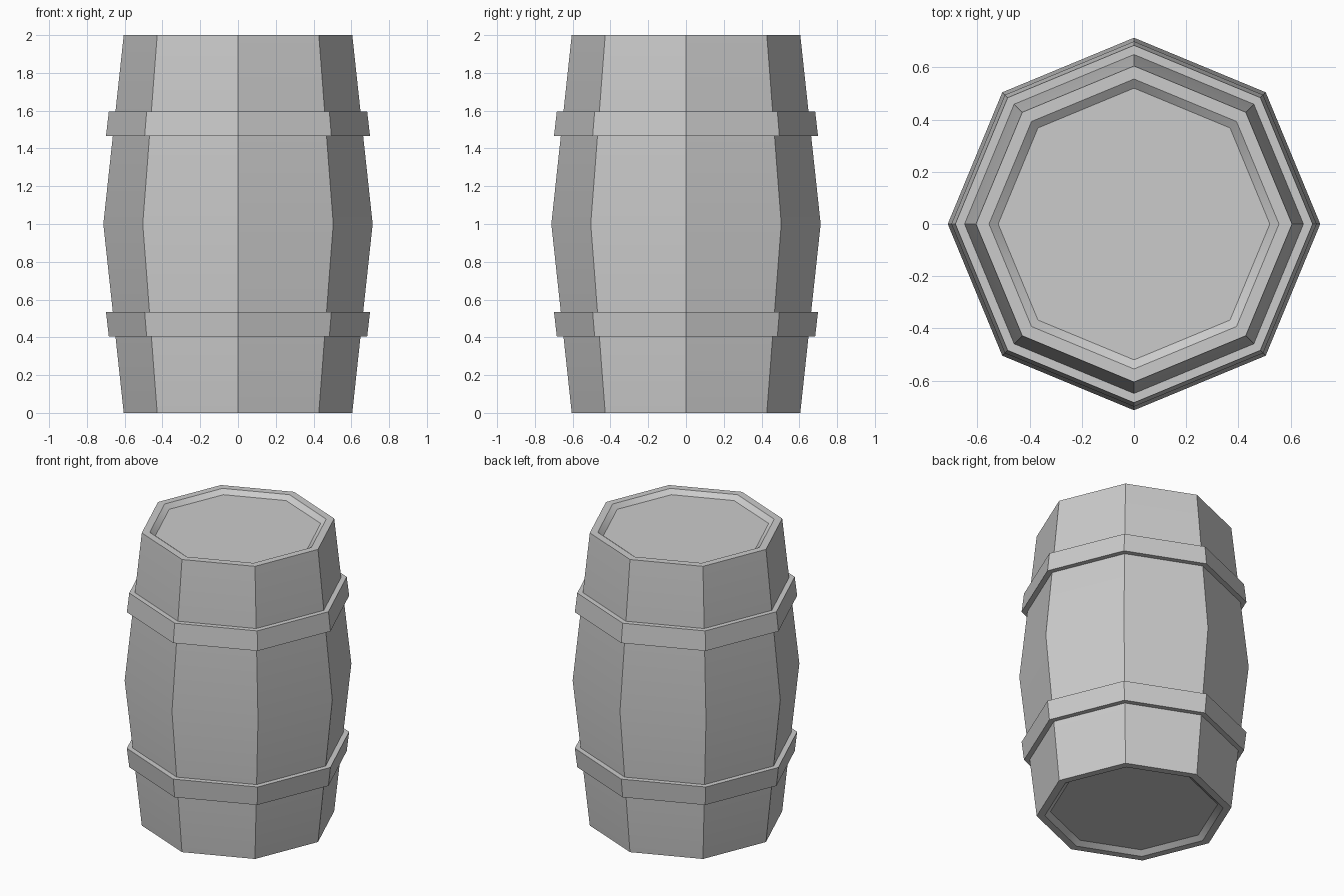
import bpy, bmesh
from math import sin, cos, pi

if "Cube" in bpy.data.objects:
    bpy.data.objects.remove(bpy.data.objects["Cube"])

SIDES = 8


def lathe(name, profile, ring=False):
    """Spin an (r, z) profile into an eight-sided solid; ring joins its ends, else they are capped."""
    bm = bmesh.new()
    loops = [[bm.verts.new((r * cos(2 * pi * i / SIDES), r * sin(2 * pi * i / SIDES), z))
              for i in range(SIDES)] for r, z in profile]
    pairs = list(zip(loops, loops[1:]))
    if ring:
        pairs.append((loops[-1], loops[0]))
    else:
        bm.faces.new(loops[0])
        bm.faces.new(loops[-1])
    for a, b in pairs:
        for i in range(SIDES):
            j = (i + 1) % SIDES
            bm.faces.new((a[i], a[j], b[j], b[i]))
    bmesh.ops.recalc_face_normals(bm, faces=bm.faces)
    mesh = bpy.data.meshes.new(name)
    bm.to_mesh(mesh)
    bm.free()
    obj = bpy.data.objects.new(name, mesh)
    bpy.context.collection.objects.link(obj)
    bpy.ops.object.select_all(action='DESELECT')
    obj.select_set(True)
    bpy.context.view_layer.objects.active = obj
    bpy.ops.object.shade_smooth_by_angle(angle=pi / 6)
    return obj


def mirrored(z, top):
    return z if top else 2 - z


# Barrel body: bulging staves with a rim and shallow recessed lid at each end
half = [(0.713, 1.0), (0.605, 2.0), (0.555, 2.0), (0.52, 1.973)]
lower = [(r, mirrored(z, False)) for r, z in reversed(half[1:])]
lathe("barrel_body", lower + half)

# Hoops: bands following the slope of the staves, mirrored about the middle
hoop = [(0.645, 1.595), (0.684, 1.595), (0.699, 1.465), (0.66, 1.465)]
for name, top in (("upper_hoop", True), ("lower_hoop", False)):
    lathe(name, [(r, mirrored(z, top)) for r, z in hoop], ring=True)
